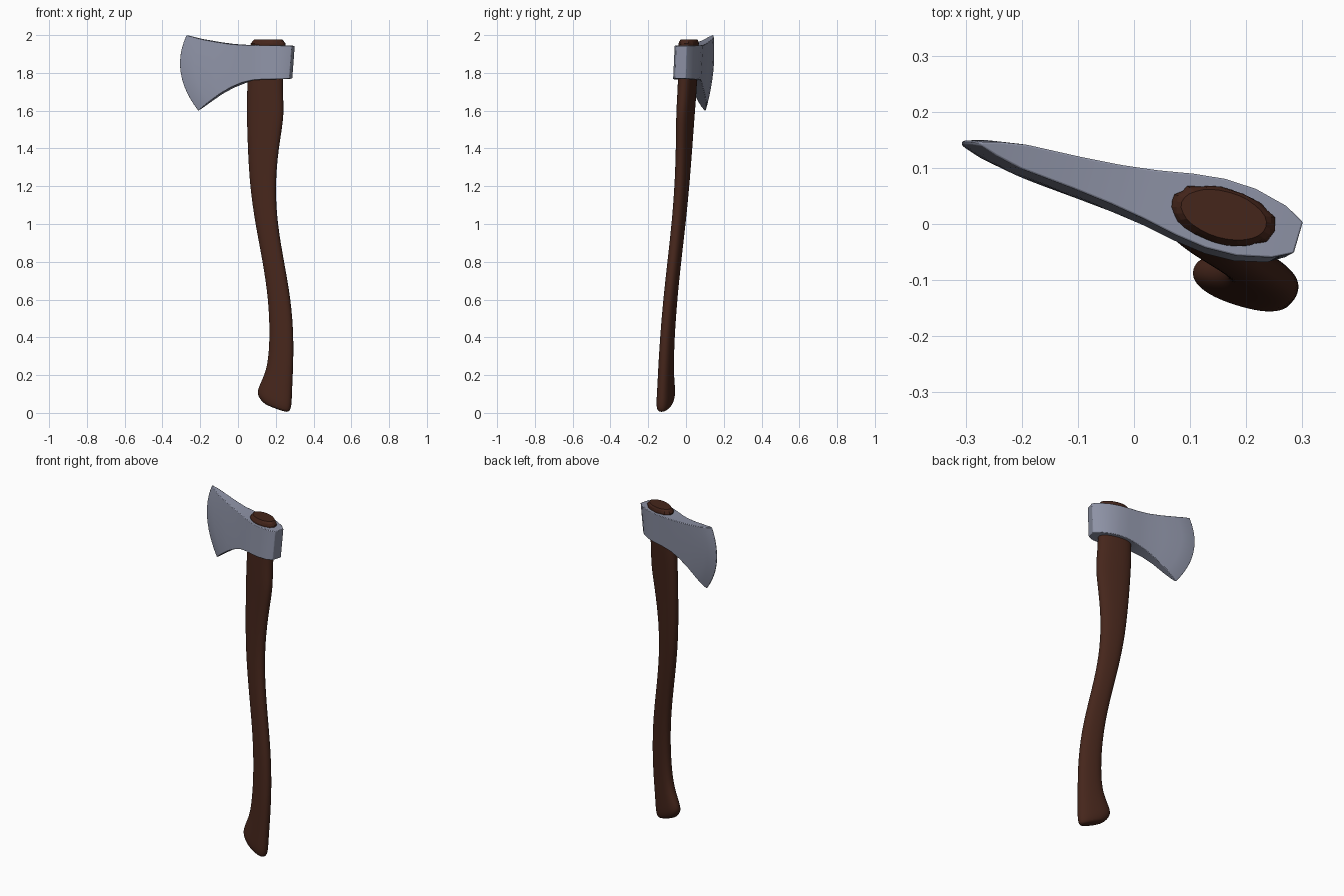
import bpy, bmesh, math, random

if "Cube" in bpy.data.objects:
    bpy.data.objects.remove(bpy.data.objects["Cube"])

random.seed(4)
SLOPE, LEAN = 0.29, 0.06          # axe plane turned about z, and leaning in y
NX, NY = 0.28, 0.96               # direction of the axe's thickness


def place(x, z, t):
    """Front-view position plus thickness offset -> world position."""
    y = 0.015 - SLOPE * (x - 0.16) + LEAN * (z - 1.95) + NY * t
    return (x + NX * t, y, z)


def material(name, rgb):
    m = bpy.data.materials.new(name)
    m.diffuse_color = (*rgb, 1)
    m.use_nodes = True
    m.node_tree.nodes["Principled BSDF"].inputs["Base Color"].default_value = m.diffuse_color
    return m


def loft(name, rings, mat):
    """Skin a list of closed rings and cap both ends."""
    bm = bmesh.new()
    rows = [[bm.verts.new(p) for p in r] for r in rings]
    n = len(rows[0])
    for a, b in zip(rows, rows[1:]):
        for i in range(n):
            j = (i + 1) % n
            bm.faces.new((a[i], a[j], b[j], b[i]))
    bm.faces.new(rows[0])
    bm.faces.new(rows[-1])
    bmesh.ops.recalc_face_normals(bm, faces=bm.faces)
    me = bpy.data.meshes.new(name)
    bm.to_mesh(me)
    bm.free()
    me.materials.append(mat)
    ob = bpy.data.objects.new(name, me)
    bpy.context.collection.objects.link(ob)
    return ob


def smooth(ob, angle):
    bpy.ops.object.select_all(action='DESELECT')
    ob.select_set(True)
    bpy.context.view_layer.objects.active = ob
    bpy.ops.object.shade_smooth_by_angle(angle=math.radians(angle))


def oval(xl, zl, xr, zr, t, n=20, power=0.85, jitter=0.0):
    """Slightly squared oval between a left and a right profile point."""
    pts = []
    for i in range(n):
        a = 2 * math.pi * i / n
        c, s = math.cos(a), math.sin(a)
        k = 1 + random.uniform(-jitter, jitter)
        u = math.copysign(abs(c) ** power, c) * k
        v = math.copysign(abs(s) ** power, s) * k
        f = (u + 1) / 2
        pts.append(place(xl + (xr - xl) * f, zl + (zr - zl) * f, v * t))
    return pts


wood = material("wood", (0.06, 0.019, 0.011))
steel = material("steel", (0.27, 0.29, 0.38))

# Curved handle: left x, left z, right x, right z, half thickness
sections = [
    (0.17, 0.035, 0.255, 0.002, 0.018),
    (0.135, 0.05, 0.275, 0.008, 0.034),
    (0.105, 0.09, 0.283, 0.04, 0.04),
    (0.103, 0.12, 0.285, 0.08, 0.04),
    (0.125, 0.17, 0.287, 0.14, 0.038),
    (0.157, 0.24, 0.291, 0.23, 0.036),
    (0.17, 0.4, 0.295, 0.4, 0.034),
    (0.162, 0.6, 0.28, 0.6, 0.033),
    (0.132, 0.8, 0.243, 0.8, 0.033),
    (0.092, 1.0, 0.208, 1.0, 0.033),
    (0.063, 1.2, 0.196, 1.2, 0.034),
    (0.052, 1.4, 0.214, 1.4, 0.036),
    (0.047, 1.56, 0.243, 1.56, 0.039),
    (0.047, 1.65, 0.24, 1.65, 0.041),
    (0.05, 1.76, 0.236, 1.76, 0.043),
    (0.07, 1.93, 0.245, 1.93, 0.044),
]
handle = loft("handle", [oval(*s) for s in sections], wood)
sub = handle.modifiers.new("Subdivision", 'SUBSURF')
sub.levels = sub.render_levels = 2
smooth(handle, 50)

# Rough end of the handle standing out of the eye
end = [(0.072, 1.92, 0.247, 0.048, 0.04), (0.07, 1.955, 0.25, 0.05, 0.05),
       (0.075, 1.966, 0.245, 0.046, 0.03), (0.085, 1.976, 0.235, 0.041, 0.01)]
loft("handle_end", [oval(l, z, r, z, t, 28, 1.0, j) for l, z, r, t, j in end], wood)

# Axe head stations: top x, top z, bottom x, bottom z, edge bulge, half thickness
stations = [
    (-0.272, 2.0, -0.21, 1.60, 0.062, 0.003),
    (-0.24, 1.992, -0.185, 1.618, 0.06, 0.013),
    (-0.195, 1.98, -0.15, 1.645, 0.05, 0.022),
    (-0.10, 1.963, -0.09, 1.688, 0.025, 0.029),
    (-0.03, 1.953, -0.03, 1.722, 0.008, 0.036),
    (0.03, 1.949, 0.03, 1.747, 0, 0.045),
    (0.09, 1.947, 0.09, 1.761, 0, 0.057),
    (0.145, 1.946, 0.145, 1.765, 0, 0.064),
    (0.20, 1.946, 0.195, 1.766, 0, 0.062),
    (0.258, 1.945, 0.25, 1.767, 0, 0.048),
    (0.293, 1.943, 0.28, 1.77, 0, 0.029),
]
ROWS = 12


def head_ring(xt, zt, xb, zb, bulge, t):
    def column(side):
        pts = []
        for i in range(ROWS + 1):
            v = i / ROWS
            x = xb + (xt - xb) * v - bulge * 4 * v * (1 - v)
            pts.append(place(x, zb + (zt - zb) * v, side * t))
        return pts
    return column(-1) + column(1)[::-1]


head = loft("axe_head", [head_ring(*s) for s in stations], steel)
bev = head.modifiers.new("Bevel", 'BEVEL')
bev.width = 0.008
bev.segments = 2
bev.limit_method = 'ANGLE'
bev.angle_limit = math.radians(50)
smooth(head, 32)
